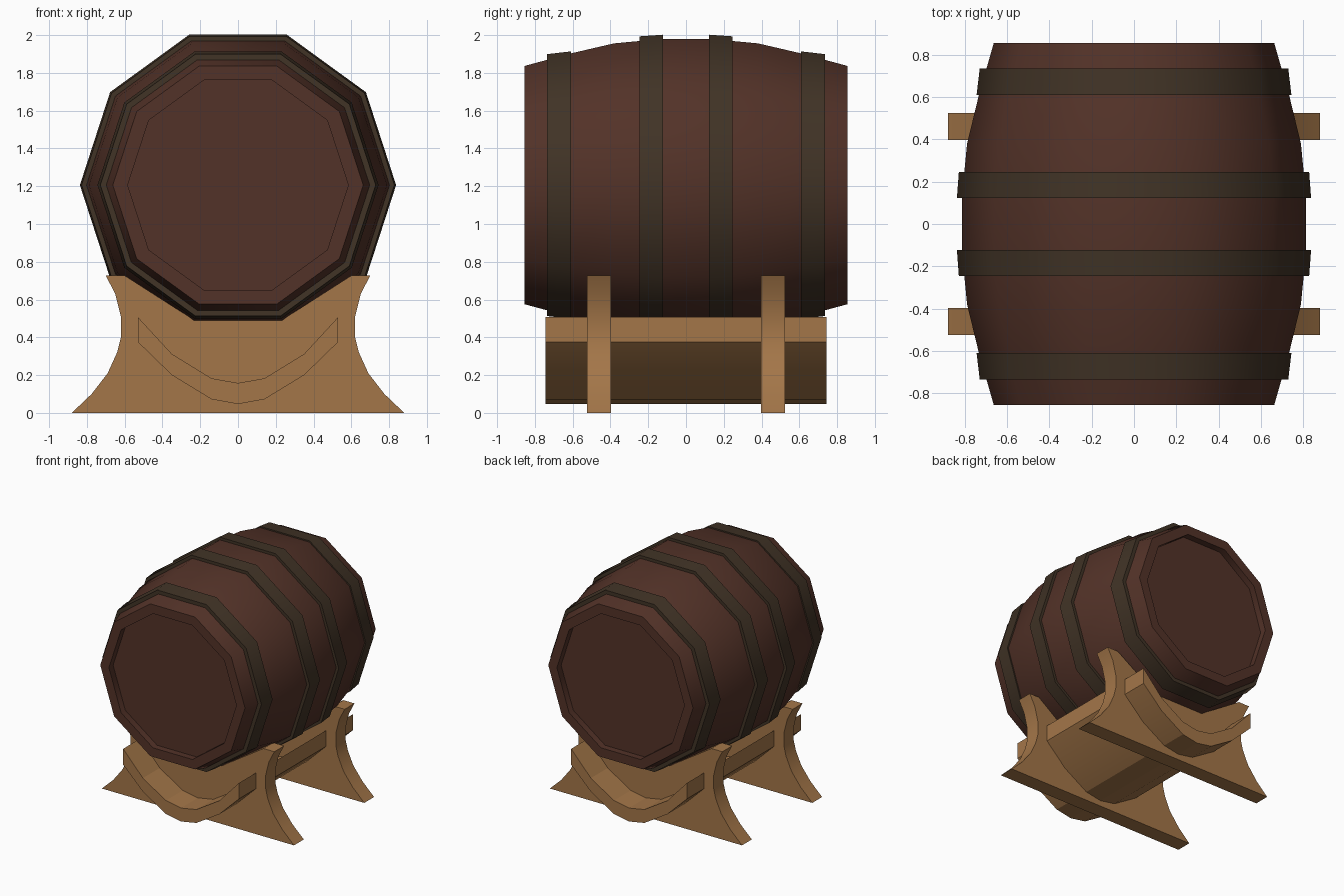
import bpy, bmesh, math

if "Cube" in bpy.data.objects:
    bpy.data.objects.remove(bpy.data.objects["Cube"])

CZ = 1.206   # height of the barrel axis
SIDES = 10


def material(name, rgb):
    m = bpy.data.materials.new(name)
    m.diffuse_color = (*rgb, 1)
    m.use_nodes = True
    m.node_tree.nodes["Principled BSDF"].inputs["Base Color"].default_value = m.diffuse_color
    return m


DARK_WOOD = material("dark red wood", (0.086, 0.032, 0.021))
IRON = material("dark iron", (0.052, 0.033, 0.019))
LIGHT_WOOD = material("light wood", (0.37, 0.182, 0.066))


def finish(bm, name, mat, angle):
    bmesh.ops.recalc_face_normals(bm, faces=bm.faces)
    me = bpy.data.meshes.new(name)
    bm.to_mesh(me)
    bm.free()
    me.materials.append(mat)
    ob = bpy.data.objects.new(name, me)
    bpy.context.collection.objects.link(ob)
    bpy.ops.object.select_all(action='DESELECT')
    ob.select_set(True)
    bpy.context.view_layer.objects.active = ob
    bpy.ops.object.shade_smooth_by_angle(angle=math.radians(angle))
    return ob


def lathe(name, profile, mat, closed):
    """Turn (y, radius) points about the barrel axis; cap ends or close the loop."""
    bm = bmesh.new()
    rings = []
    for y, r in profile:
        rings.append([bm.verts.new((r * math.cos(a), y, CZ + r * math.sin(a)))
                      for a in (i * math.tau / SIDES for i in range(SIDES))])
    pairs = list(zip(rings, rings[1:]))
    if closed:
        pairs.append((rings[-1], rings[0]))
    for p, q in pairs:
        for i in range(SIDES):
            j = (i + 1) % SIDES
            bm.faces.new((p[i], p[j], q[j], q[i]))
    if not closed:
        bm.faces.new(rings[0])
        bm.faces.new(rings[-1])
    return finish(bm, name, mat, 40)


def extrude(name, half, y0, y1, mat):
    """Mirror a right-hand (x, z) outline and extrude it along y."""
    outline = half + [(-x, z) for x, z in reversed(half) if x > 0]
    bm = bmesh.new()
    f = bm.faces.new([bm.verts.new((x, y0, z)) for x, z in outline])
    res = bmesh.ops.extrude_face_region(bm, geom=[f])
    verts = [g for g in res["geom"] if isinstance(g, bmesh.types.BMVert)]
    bmesh.ops.translate(bm, vec=(0, y1 - y0, 0), verts=verts)
    return finish(bm, name, mat, 15)


# Barrel body with a recessed head at each end
half = [(0.80, 0.584), (0.855, 0.584), (0.855, 0.663), (0.61, 0.733),
        (0.38, 0.789), (0.12, 0.814)]
lathe("barrel_body", [(-y, r) for y, r in half] + half[::-1], DARK_WOOD, False)

# Iron hoops
for s, side in ((-1, "front"), (1, "back")):
    for kind, y0, r0, y1, r1 in (("inner", 0.123, 0.837, 0.245, 0.828),
                                 ("outer", 0.61, 0.744, 0.735, 0.729)):
        lathe(f"{side}_{kind}_hoop",
              [(s * y0, r0 - 0.05), (s * y0, r0), (s * y1, r1), (s * y1, r1 - 0.05)],
              IRON, True)

# Flared cradle legs, their top cut to sit just inside the barrel
leg = [(0.88, 0), (0.775, 0.10), (0.69, 0.21), (0.64, 0.32), (0.62, 0.40),
       (0.62, 0.51), (0.65, 0.63), (0.70, 0.727), (0.60, 0.727), (0.23, 0.49)]
for s, side in ((-1, "front"), (1, "back")):
    extrude(f"{side}_cradle_leg", leg, s * 0.46 - 0.064, s * 0.46 + 0.064, LIGHT_WOOD)

# Curved trough running between the legs
trough = [(0, 0.047), (0.14, 0.072), (0.35, 0.20), (0.53, 0.375),
          (0.53, 0.507), (0.35, 0.312), (0.14, 0.183), (0, 0.158)]
extrude("cradle_trough", trough, -0.745, 0.745, LIGHT_WOOD)
